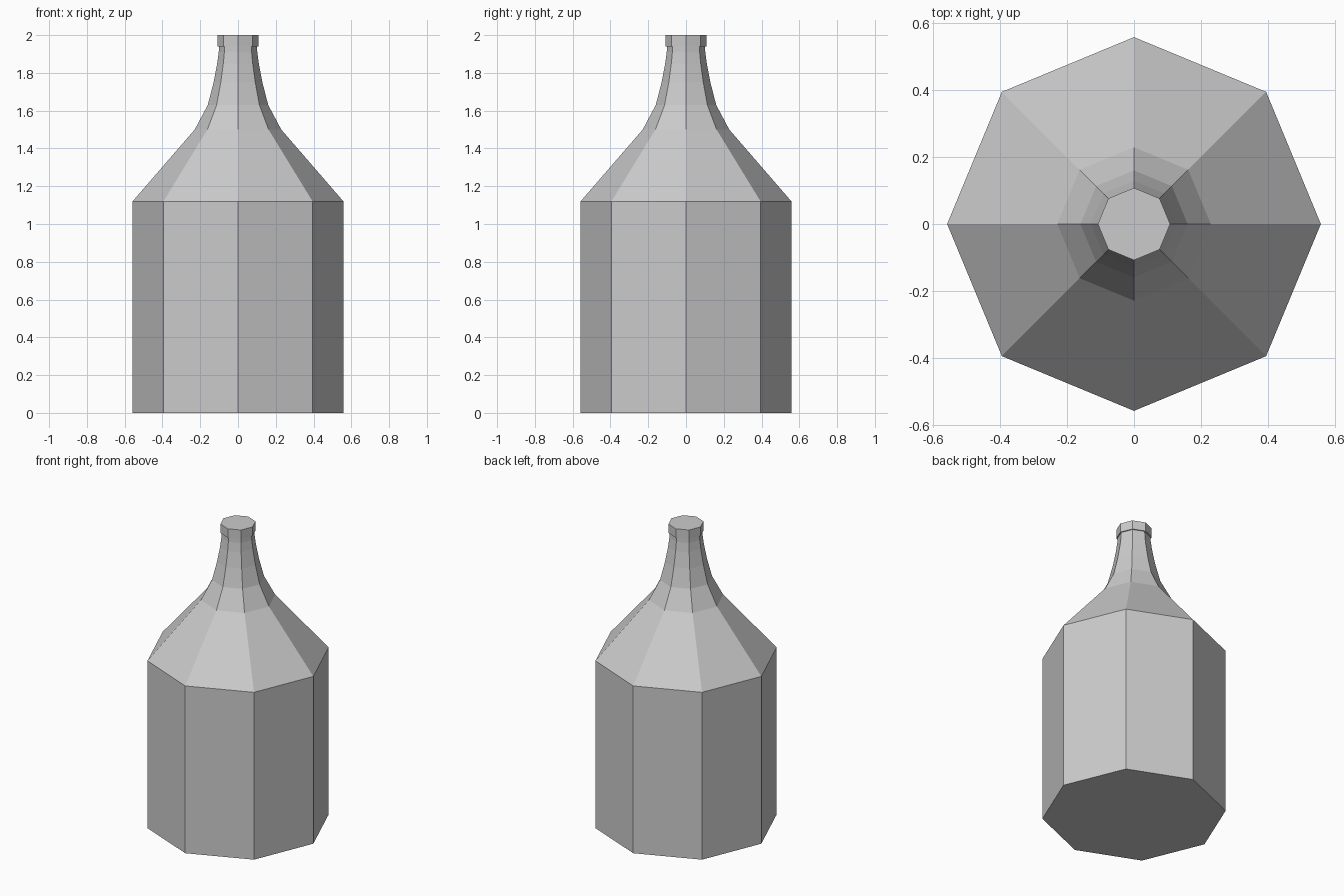
import bpy, bmesh
from math import cos, sin, tau

if "Cube" in bpy.data.objects:
    bpy.data.objects.remove(bpy.data.objects["Cube"])

SIDES = 8


def lathe(name, profile):
    """Closed flat-sided solid turned from (radius, height) points."""
    bm = bmesh.new()
    rings = [[bm.verts.new((r * cos(tau * i / SIDES), r * sin(tau * i / SIDES), z))
              for i in range(SIDES)] for r, z in profile]
    for low, high in zip(rings, rings[1:]):
        for i in range(SIDES):
            j = (i + 1) % SIDES
            bm.faces.new((low[i], low[j], high[j], high[i]))
    bm.faces.new(rings[0][::-1])
    bm.faces.new(rings[-1])
    bmesh.ops.recalc_face_normals(bm, faces=bm.faces)
    mesh = bpy.data.meshes.new(name)
    bm.to_mesh(mesh)
    bm.free()
    obj = bpy.data.objects.new(name, mesh)
    bpy.context.collection.objects.link(obj)
    return obj


# Body, sloped shoulder, tapering neck and stepped lip in one outline
lathe("bottle", [
    (0.558, 0.0), (0.558, 1.12),
    (0.229, 1.50), (0.16, 1.63),
    (0.129, 1.75), (0.110, 1.85), (0.102, 1.91), (0.101, 1.94),
    (0.108, 1.94), (0.108, 2.0),
])
